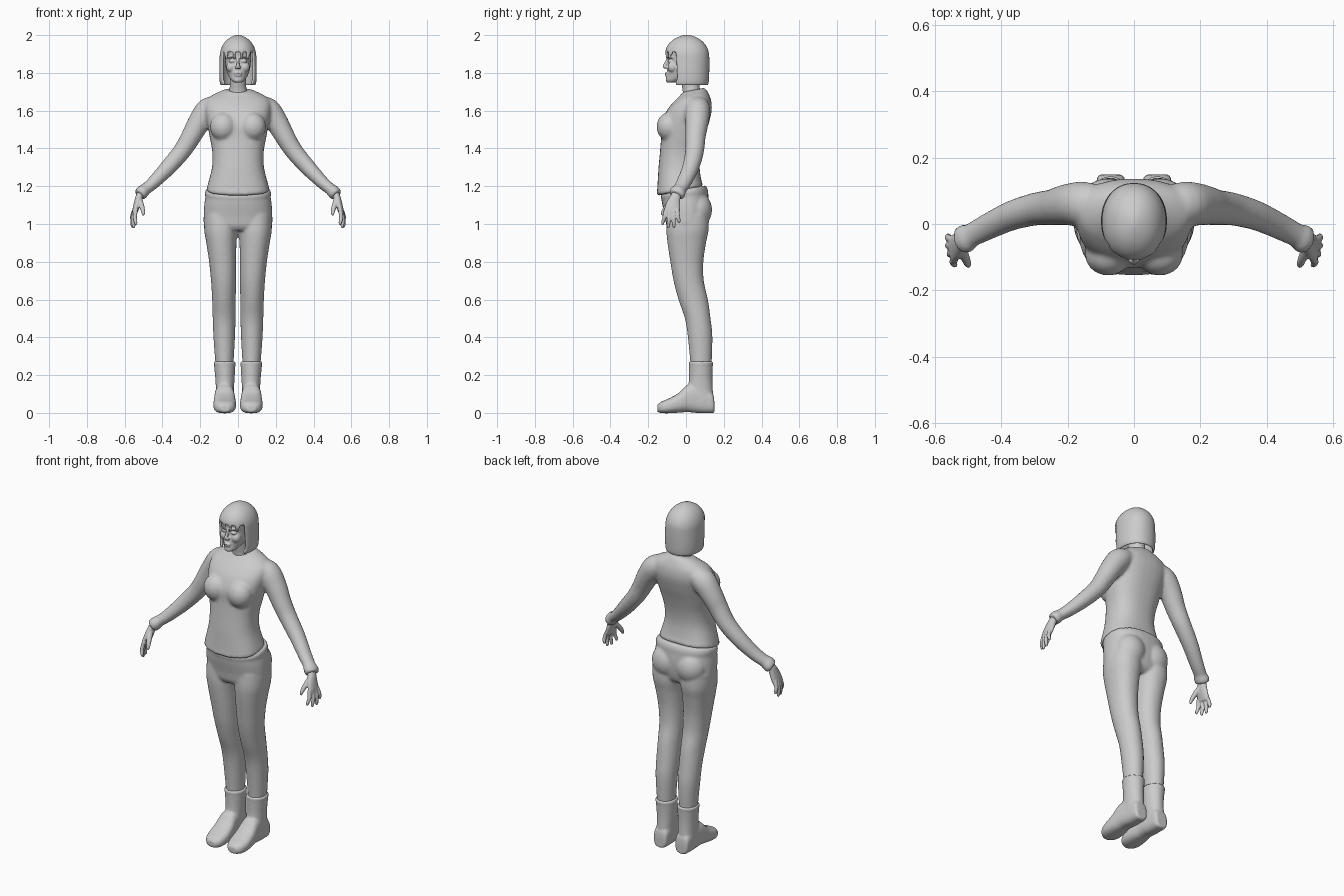
import bpy, bmesh, math
from mathutils import Vector, Matrix

N = 32


def spline(rows, steps=4):
    """Catmull-Rom interpolation of rows of numbers."""
    out = []
    for i in range(len(rows) - 1):
        p0, p1, p2, p3 = (rows[max(0, min(len(rows) - 1, i + k))] for k in (-1, 0, 1, 2))
        for s in range(steps):
            t = s / steps
            out.append([0.5 * (2 * b + (c - a) * t + (2 * a - 5 * b + 4 * c - d) * t * t
                               + (3 * b - a - 3 * c + d) * t ** 3)
                        for a, b, c, d in zip(p0, p1, p2, p3)])
    return out + [list(rows[-1])]


def skin(bm, rings, caps=True):
    vs = [[bm.verts.new(p) for p in r] for r in rings]
    n = len(vs[0])
    for a, b in zip(vs, vs[1:]):
        for i in range(n):
            j = (i + 1) % n
            bm.faces.new((a[i], a[j], b[j], b[i]))
    if caps:
        bm.faces.new(vs[0])
        bm.faces.new(vs[-1])
    return vs


def oval(a0, a1, b0, b1, p, n=N):
    pts = []
    for i in range(n):
        t = 2 * math.pi * i / n
        c, s = math.cos(t), math.sin(t)
        pts.append(((a0 + a1) / 2 + (a1 - a0) / 2 * math.copysign(abs(c) ** (2 / p), c),
                    (b0 + b1) / 2 + (b1 - b0) / 2 * math.copysign(abs(s) ** (2 / p), s)))
    return pts


def stack(bm, rows):
    """Level sections: z, x0, x1, y0, y1, power, tilt."""
    skin(bm, [[(x, y, z + k * y) for x, y in oval(x0, x1, y0, y1, p)]
              for z, x0, x1, y0, y1, p, k in spline(rows)])


def tube(bm, rows, n=20):
    """Sections across a path: x, y, z, radius along y, radius across."""
    rows = spline(rows)
    rings = []
    for i, r in enumerate(rows):
        c = Vector(r[:3])
        t = (Vector(rows[min(i + 1, len(rows) - 1)][:3]) - Vector(rows[max(i - 1, 0)][:3])).normalized()
        u = (Vector((0, 1, 0)) - t * t.y).normalized()
        v = t.cross(u)
        rings.append([c + u * a + v * b for a, b in oval(-r[3], r[3], -r[4], r[4], 2, n)])
    skin(bm, rings)


def ball(bm, c, r):
    bmesh.ops.create_uvsphere(bm, u_segments=24, v_segments=16, radius=1,
                              matrix=Matrix.Translation(c) @ Matrix.Diagonal((*r, 1)))


def mirror(bm):
    d = bmesh.ops.duplicate(bm, geom=bm.verts[:] + bm.edges[:] + bm.faces[:])["geom"]
    for v in d:
        if isinstance(v, bmesh.types.BMVert):
            v.co.x *= -1


def finish(bm, name, voxel=None, relax=3):
    bmesh.ops.recalc_face_normals(bm, faces=bm.faces[:])
    me = bpy.data.meshes.new(name)
    for f in bm.faces:
        f.smooth = True
    bm.to_mesh(me)
    bm.free()
    ob = bpy.data.objects.new(name, me)
    bpy.context.collection.objects.link(ob)
    if voxel:
        m = ob.modifiers.new("blend", 'REMESH')
        m.mode, m.voxel_size, m.use_smooth_shade = 'VOXEL', voxel, True
        m = ob.modifiers.new("relax", 'SMOOTH')
        m.factor, m.iterations = 0.5, relax
    return ob


# Sweater: sleeves with cuffs, bust, then trunk
bm = bmesh.new()
tube(bm, [(.10, .055, 1.635, .06, .045), (.155, .06, 1.605, .068, .066), (.205, .058, 1.54, .062, .060),
          (.25, .05, 1.46, .054, .053), (.297, .045, 1.385, .050, .048), (.37, .025, 1.30, .045, .043),
          (.445, -.01, 1.222, .040, .035), (.495, -.036, 1.18, .037, .031),
          (.502, -.040, 1.174, .044, .036), (.522, -.052, 1.152, .043, .034)])
ball(bm, (.078, -.092, 1.515), (.07, .064, .075))
mirror(bm)
stack(bm, [(1.180, -.160, .160, -.148, .086, 2.5, .20), (1.192, -.166, .166, -.155, .090, 2.5, .20),
           (1.215, -.160, .160, -.152, .082, 2.5, .17), (1.30, -.138, .138, -.146, .072, 2.4, .05),
           (1.38, -.136, .136, -.138, .078, 2.4, 0), (1.46, -.150, .150, -.132, .098, 2.4, 0),
           (1.53, -.163, .163, -.130, .120, 2.4, 0), (1.60, -.175, .175, -.102, .136, 2.4, 0),
           (1.65, -.172, .172, -.062, .134, 2.3, 0), (1.675, -.145, .145, -.038, .124, 2.2, .05),
           (1.695, -.095, .095, -.022, .108, 2, .15), (1.702, -.072, .072, -.02, .096, 2, .2)])
finish(bm, "sweater", .009, 5)

# Trousers: legs and seat, then hips
bm = bmesh.new()
stack(bm, [(.24, .025, .118, .025, .135, 2, 0), (.40, .016, .130, .010, .140, 2, 0),
           (.50, .013, .134, -.006, .130, 2, 0), (.60, .012, .137, -.040, .116, 2, 0),
           (.70, .010, .143, -.066, .094, 2.1, 0), (.80, .010, .153, -.083, .092, 2.2, 0),
           (.90, .008, .168, -.098, .106, 2.2, 0), (.97, .002, .179, -.104, .120, 2.2, 0),
           (1.05, .002, .178, -.10, .12, 2.2, 0)])
ball(bm, (.078, .058, 1.075), (.088, .08, .095))
mirror(bm)
stack(bm, [(.965, -.12, .12, -.085, .08, 2.2, 0), (.99, -.176, .176, -.103, .105, 2.3, 0),
           (1.04, -.182, .182, -.112, .118, 2.3, 0), (1.10, -.179, .179, -.125, .122, 2.3, 0),
           (1.145, -.173, .173, -.130, .118, 2.3, .1), (1.160, -.176, .176, -.134, .117, 2.3, .15),
           (1.180, -.172, .172, -.130, .108, 2.3, .18), (1.186, -.165, .165, -.125, .102, 2.3, .18)])
finish(bm, "trousers", .008, 4)

# Boots: shaft, then foot sections running heel to toe
bm = bmesh.new()
stack(bm, [(.06, .024, .118, .03, .146, 2.3, 0), (.12, .022, .117, .012, .142, 2.2, 0),
           (.18, .018, .120, .016, .140, 2, 0), (.25, .014, .127, .016, .142, 2, 0),
           (.262, .012, .130, .014, .145, 2, 0), (.272, .016, .126, .018, .141, 2, 0)])
foot = [(.150, .045, .098, .004, .06, 2.6), (.138, .028, .112, -.001, .11, 2.8),
        (.07, .022, .118, -.001, .15, 2.8), (.01, .018, .124, .004, .150, 2.6),
        (-.04, .012, .129, .001, .105, 2.6), (-.09, .011, .130, -.002, .077, 2.6),
        (-.13, .022, .118, -.001, .060, 2.6), (-.152, .045, .094, .006, .042, 2.2)]
skin(bm, [[(x, y, z) for x, z in oval(x0, x1, z0, z1, p)] for y, x0, x1, z0, z1, p in spline(foot)])
mirror(bm)
finish(bm, "boots", .006, 3)

# Hands: palm, four fingers, thumb
bm = bmesh.new()
tube(bm, [(.508, -.045, 1.17, .026, .021), (.522, -.055, 1.145, .027, .020), (.532, -.066, 1.11, .037, .019),
          (.543, -.073, 1.075, .042, .016), (.548, -.076, 1.055, .038, .012)])
for x, y, tx, ty, tz in ((.540, -.106, .541, -.123, .995), (.546, -.086, .552, -.094, .978),
                         (.549, -.066, .559, -.064, .980), (.549, -.047, .560, -.037, 1.005)):
    tube(bm, [(x, y, 1.075, .011, .011), ((x + tx) / 2 + .006, (y + ty) / 2, (1.075 + tz) / 2, .0105, .011),
              (tx, ty, tz + .012, .009, .009), (tx - .001, ty, tz, .005, .005)], 12)
tube(bm, [(.522, -.07, 1.13, .016, .016), (.510, -.100, 1.095, .014, .014),
          (.502, -.120, 1.065, .011, .011), (.500, -.127, 1.045, .006, .006)], 12)
mirror(bm)
finish(bm, "hands", .004, 3)

# Head: eyelids, brows, cheeks and ears are paired; skull, nose, lips and neck are central
bm = bmesh.new()
ball(bm, (.030, -.083, 1.862), (.017, .014, .009))
ball(bm, (.008, -.108, 1.829), (.009, .010, .007))
ball(bm, (.036, -.070, 1.83), (.026, .027, .028))
tube(bm, [(.010, -.096, 1.882, .008, .005), (.032, -.092, 1.886, .008, .005), (.054, -.072, 1.880, .006, .004)], 10)
mirror(bm)
stack(bm, [(1.748, -.018, .018, -.098, -.05, 2, 0), (1.760, -.034, .034, -.107, -.02, 2, 0),
           (1.785, -.051, .051, -.103, .04, 2, 0), (1.82, -.063, .063, -.099, .07, 2.1, 0),
           (1.862, -.068, .068, -.091, .085, 2.2, 0), (1.885, -.069, .069, -.098, .09, 2.2, 0),
           (1.92, -.069, .069, -.099, .09, 2.2, 0), (1.955, -.055, .055, -.075, .075, 2, 0),
           (1.975, -.02, .02, -.03, .03, 2, 0)])
tube(bm, [(0, -.092, 1.882, .008, .006), (0, -.103, 1.855, .010, .007),
          (0, -.115, 1.834, .009, .009), (0, -.108, 1.824, .005, .006)], 12)
ball(bm, (0, -.103, 1.797), (.022, .010, .0055))
ball(bm, (0, -.101, 1.786), (.019, .010, .006))
stack(bm, [(1.66, -.060, .060, -.015, .09, 2, 0), (1.71, -.046, .046, -.018, .075, 2, 0),
           (1.75, -.043, .043, -.025, .07, 2, 0), (1.80, -.045, .045, -.03, .07, 2, 0)])
finish(bm, "head", .004, 2)

# Bob hair: shell with a face opening and a ragged fringe
bm = bmesh.new()
hair = [(1.733, .094, -.095, .118), (1.76, .099, -.10, .122), (1.82, .100, -.105, .124),
        (1.87, .098, -.108, .124), (1.895, .097, -.110, .123), (1.91, .095, -.111, .121),
        (1.935, .088, -.105, .113), (1.96, .074, -.088, .096), (1.982, .053, -.061, .070),
        (1.996, .025, -.028, .038), (2.001, .006, -.005, .015)]
vs = skin(bm, [[(x, y, z) for x, y in oval(-r, r, y0, y1, 2.15, 48)] for z, r, y0, y1 in hair], False)
bm.faces.new(vs[-1])
gone = []
for f in bm.faces:
    c = f.calc_center_median()
    step = int((c.x + .2) / .014) % 3
    if c.y < -.052 and c.z < (1.905 if step else 1.88):
        gone.append(f)
bmesh.ops.delete(bm, geom=gone, context='FACES')
ob = finish(bm, "bob_hair")
m = ob.modifiers.new("thickness", 'SOLIDIFY')
m.thickness, m.offset = .014, -1
m = ob.modifiers.new("round", 'SUBSURF')
m.levels = m.render_levels = 2
